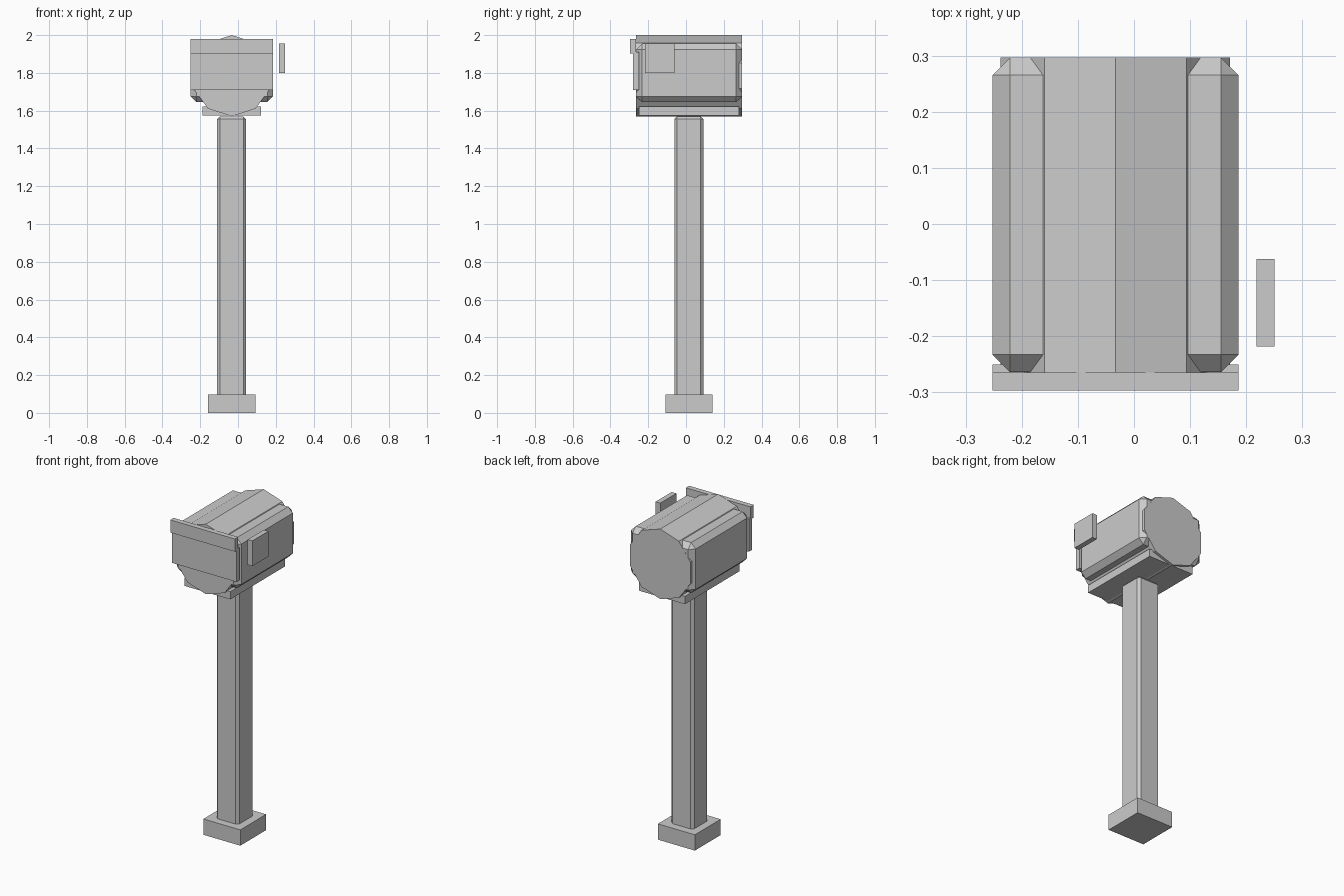
import bpy, bmesh, math
from mathutils import Matrix

if "Cube" in bpy.data.objects:
    bpy.data.objects.remove(bpy.data.objects["Cube"])

grey = bpy.data.materials.new("light_grey")
grey.diffuse_color = (0.6, 0.6, 0.6, 1)
grey.use_nodes = True
grey.node_tree.nodes["Principled BSDF"].inputs["Base Color"].default_value = grey.diffuse_color


def finish(name, bm):
    bmesh.ops.recalc_face_normals(bm, faces=bm.faces)
    me = bpy.data.meshes.new(name)
    bm.to_mesh(me)
    bm.free()
    me.materials.append(grey)
    ob = bpy.data.objects.new(name, me)
    bpy.context.collection.objects.link(ob)
    return ob


def box(name, x, y, z, bevel=0):
    """Box from (min, max) ranges, with optional flat chamfers."""
    bm = bmesh.new()
    bmesh.ops.create_cube(bm, size=1)
    for v in bm.verts:
        v.co = [r[0] + (c + 0.5) * (r[1] - r[0]) for c, r in zip(v.co, (x, y, z))]
    if bevel:
        bmesh.ops.bevel(bm, geom=bm.edges[:], offset=bevel, segments=1,
                        profile=0.5, affect='EDGES')
    return finish(name, bm)


CX = -0.033  # mailbox axis

# Post and foot
box("foot", (-0.159, 0.092), (-0.109, 0.141), (0, 0.097))
box("post", (-0.111, 0.043), (-0.062, 0.092), (0.02, 1.57), 0.015)

# Ten-sided barrel with a corner at the top, running front to back
y0, y1 = -0.265, 0.297
bm = bmesh.new()
bmesh.ops.create_cone(bm, cap_ends=True, segments=10, radius1=0.215, radius2=0.215,
                      depth=y1 - y0)
top = max(bm.verts, key=lambda v: v.co.y)
spin = math.pi / 2 - math.atan2(top.co.y, top.co.x)
bm.transform(Matrix.Translation((CX, (y0 + y1) / 2, 1.785))
             @ Matrix.Rotation(math.pi / 2, 4, 'X') @ Matrix.Rotation(spin, 4, 'Z'))
finish("barrel", bm)

# Chamfered body and mounting plate
box("body", (-0.252, 0.186), (-0.264, 0.2965), (1.645, 1.955), 0.031)
box("mounting_plate", (-0.189, 0.123), (-0.25, 0.281), (1.574, 1.622))

# Door with raised upper band
box("door", (-0.252, 0.186), (-0.281, -0.25), (1.71, 1.91))
box("door_band", (-0.252, 0.186), (-0.297, -0.265), (1.902, 1.98))

# Side flag
box("flag", (0.218, 0.25), (-0.218, -0.062), (1.80, 1.955))
